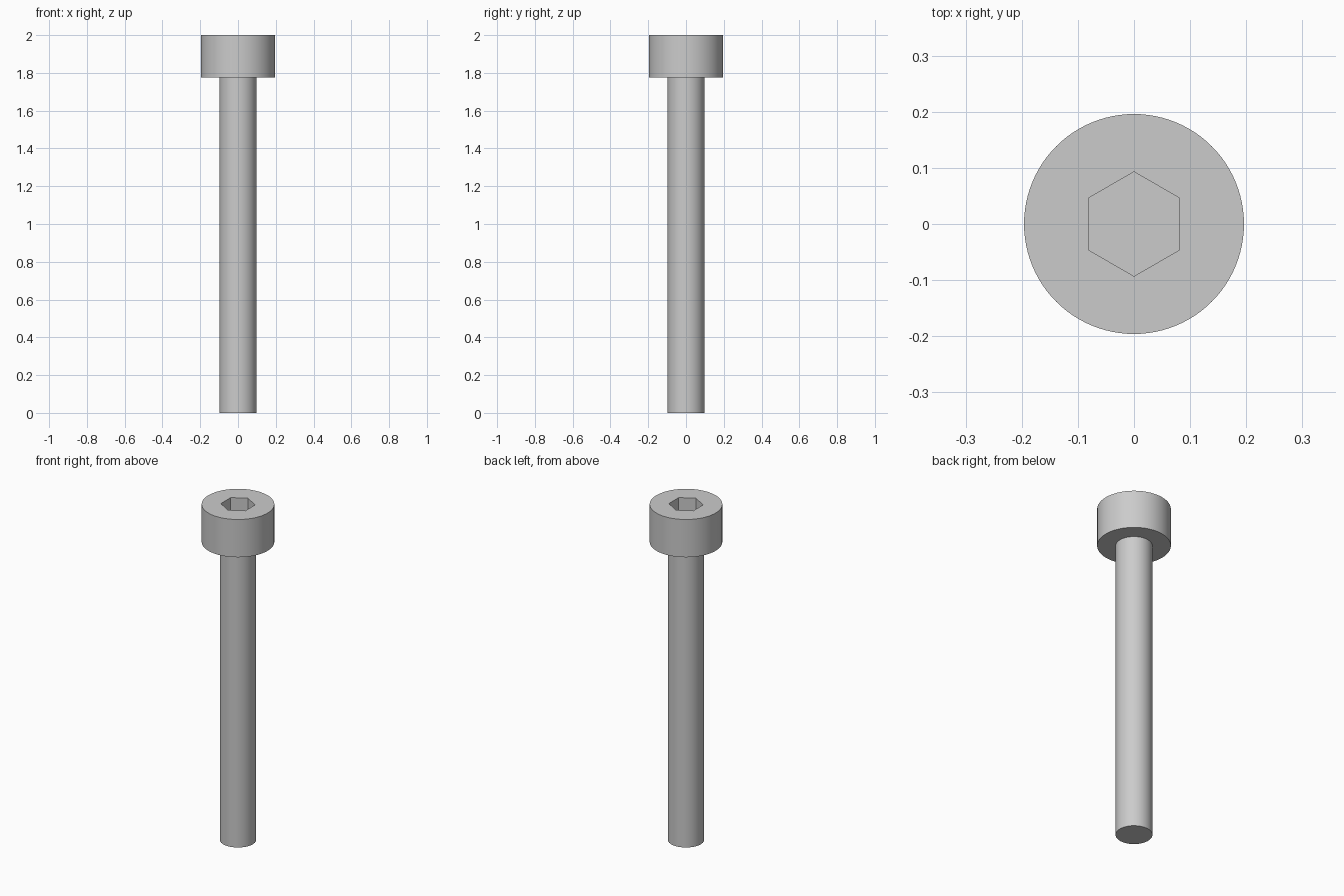
import bpy, bmesh
from math import sin, cos, tau, radians

SEGMENTS = 96
TOP, HEAD_BASE = 2.0, 1.775
HEAD_R, SHAFT_R, SOCKET_R = 0.196, 0.098, 0.093
SOCKET_DEPTH = 0.115

cube = bpy.data.objects.get("Cube")
if cube:
    bpy.data.objects.remove(cube, do_unlink=True)

steel = bpy.data.materials.new("grey_steel")
steel.use_nodes = True
colour = (0.6, 0.6, 0.6, 1)
steel.diffuse_color = colour
steel.node_tree.nodes["Principled BSDF"].inputs["Base Color"].default_value = colour


def ring(bm, radius, z, count=SEGMENTS):
    """Circle of vertices, the first one on +y."""
    angles = [tau * (i / count + 0.25) for i in range(count)]
    return [bm.verts.new((radius * cos(a), radius * sin(a), z)) for a in angles]


def skin(bm, a, b):
    """Quads between two rings of equal count."""
    n = len(a)
    for i in range(n):
        j = (i + 1) % n
        bm.faces.new((a[i], a[j], b[j], b[i]))


def finish(bm, name):
    mesh = bpy.data.meshes.new(name)
    bm.normal_update()
    bm.to_mesh(mesh)
    bm.free()
    mesh.materials.append(steel)
    obj = bpy.data.objects.new(name, mesh)
    bpy.context.collection.objects.link(obj)
    bpy.ops.object.select_all(action="DESELECT")
    obj.select_set(True)
    bpy.context.view_layer.objects.active = obj
    bpy.ops.object.shade_smooth_by_angle(angle=radians(30))


# Shaft: plain rod, closed at the tip
bm = bmesh.new()
tip = ring(bm, SHAFT_R, 0)
skin(bm, tip, ring(bm, SHAFT_R, HEAD_BASE))
bm.faces.new(tip[::-1])
finish(bm, "shaft")

# Head: underside collar and outer wall
bm = bmesh.new()
under = ring(bm, HEAD_R, HEAD_BASE)
rim = ring(bm, HEAD_R, TOP)
skin(bm, ring(bm, SHAFT_R, HEAD_BASE), under)
skin(bm, under, rim)

# Top face: six sectors from the rim to the hexagonal opening
mouth = ring(bm, SOCKET_R, TOP, 6)
step = SEGMENTS // 6
for i in range(6):
    arc = [rim[(i * step + k) % SEGMENTS] for k in range(step + 1)]
    bm.faces.new(arc + [mouth[(i + 1) % 6], mouth[i]])

# Hexagonal socket: walls and floor
floor = ring(bm, SOCKET_R, TOP - SOCKET_DEPTH, 6)
skin(bm, mouth, floor)
bm.faces.new(floor)
finish(bm, "socket_head")
